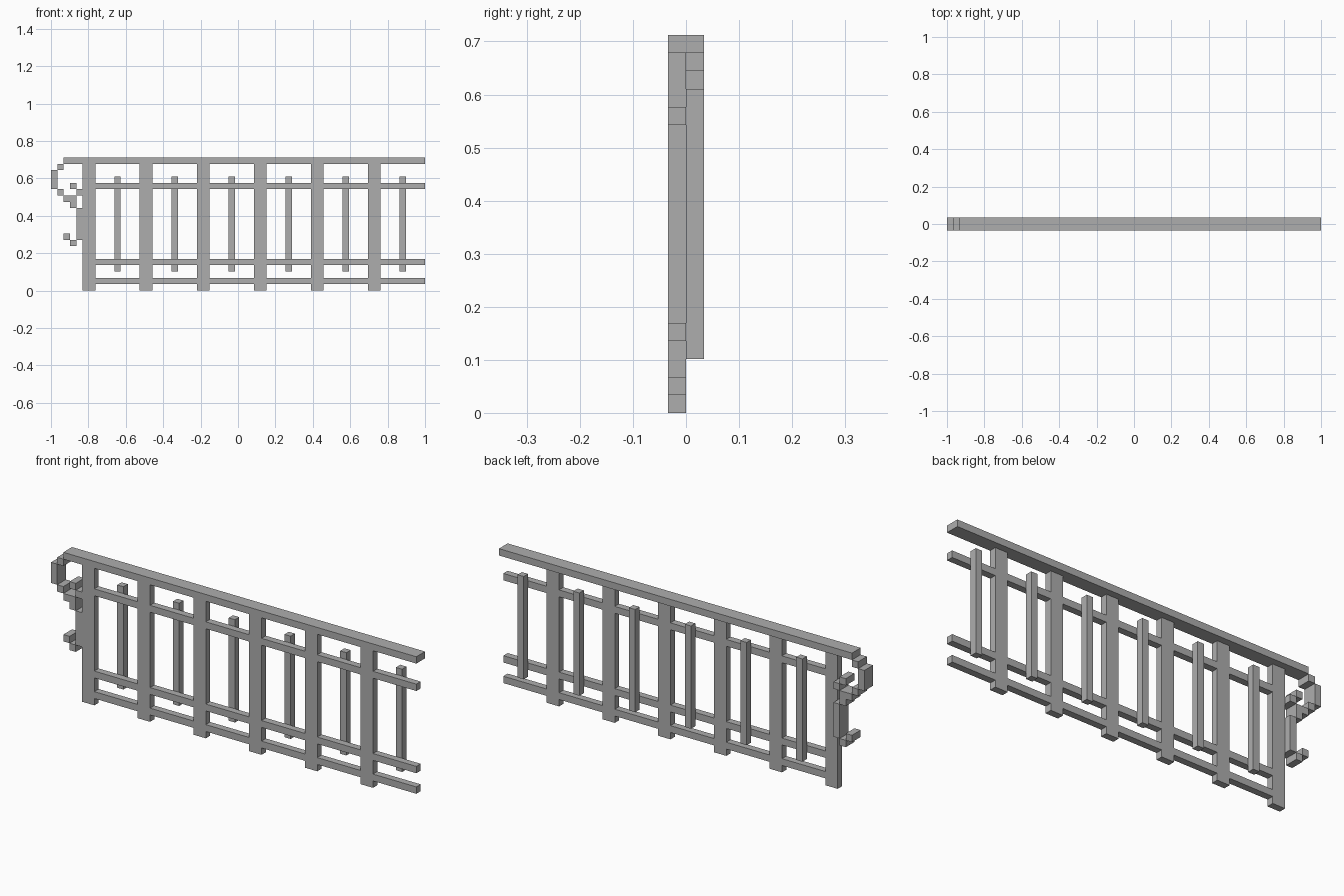
import bpy
import bmesh
from mathutils import Matrix, Vector

U = 2 / 59           # one block of the model
FRONT, BACK, FULL = (-1, 0), (0, 1), (-1, 1)

if "Cube" in bpy.data.objects:
    bpy.data.objects.remove(bpy.data.objects["Cube"])

iron = bpy.data.materials.new("grey iron")
iron.use_nodes = True
grey = (0.42, 0.42, 0.42, 1)
iron.diffuse_color = grey
iron.node_tree.nodes["Principled BSDF"].inputs["Base Color"].default_value = grey


def make_part(name, blocks, depth):
    """Join blocks given as (column, row, width, height), in block units."""
    bm = bmesh.new()
    for x, z, w, h in blocks:
        size = Vector((w, depth[1] - depth[0], h)) * U
        centre = Vector(((x + w / 2) * U - 1, sum(depth) / 2 * U, (z + h / 2) * U))
        bmesh.ops.create_cube(bm, size=1, matrix=Matrix.Translation(centre) @ Matrix.Diagonal(size.to_4d()))
    mesh = bpy.data.meshes.new(name)
    bm.to_mesh(mesh)
    bm.free()
    mesh.materials.append(iron)
    obj = bpy.data.objects.new(name, mesh)
    bpy.context.collection.objects.link(obj)


# Handrail along the top
make_part("handrail", [(2, 20, 57, 1)], FULL)

# Wide posts in front, thin balusters behind, one of each per bay
for bay in range(6):
    x = 5 + 9 * bay
    make_part(f"post_{bay + 1}", [(x, 0, 2, 20)], FRONT)
    make_part(f"baluster_{bay + 1}", [(x + 5, 3, 1, 15)], BACK)

# Cross rails, fitted between the posts
for name, z in (("lower_rail", 1), ("middle_rail", 4), ("upper_rail", 16)):
    make_part(name, [(7 + 9 * bay, z, 7, 1) for bay in range(6)], FRONT)

# Stepped scroll at the end: outer curl, inner curl, stem and foot
make_part("scroll_outer_curl", [(1, 19, 1, 1), (0, 16, 1, 3), (1, 15, 1, 1),
                                (2, 14, 1, 1), (3, 13, 1, 2)], FULL)
make_part("scroll_inner_curl", [(3, 16, 1, 1), (4, 15, 1, 1)], FULL)
make_part("scroll_stem", [(4, 8, 1, 5)], FULL)
make_part("scroll_foot", [(3, 7, 1, 1), (2, 8, 1, 1)], FULL)
